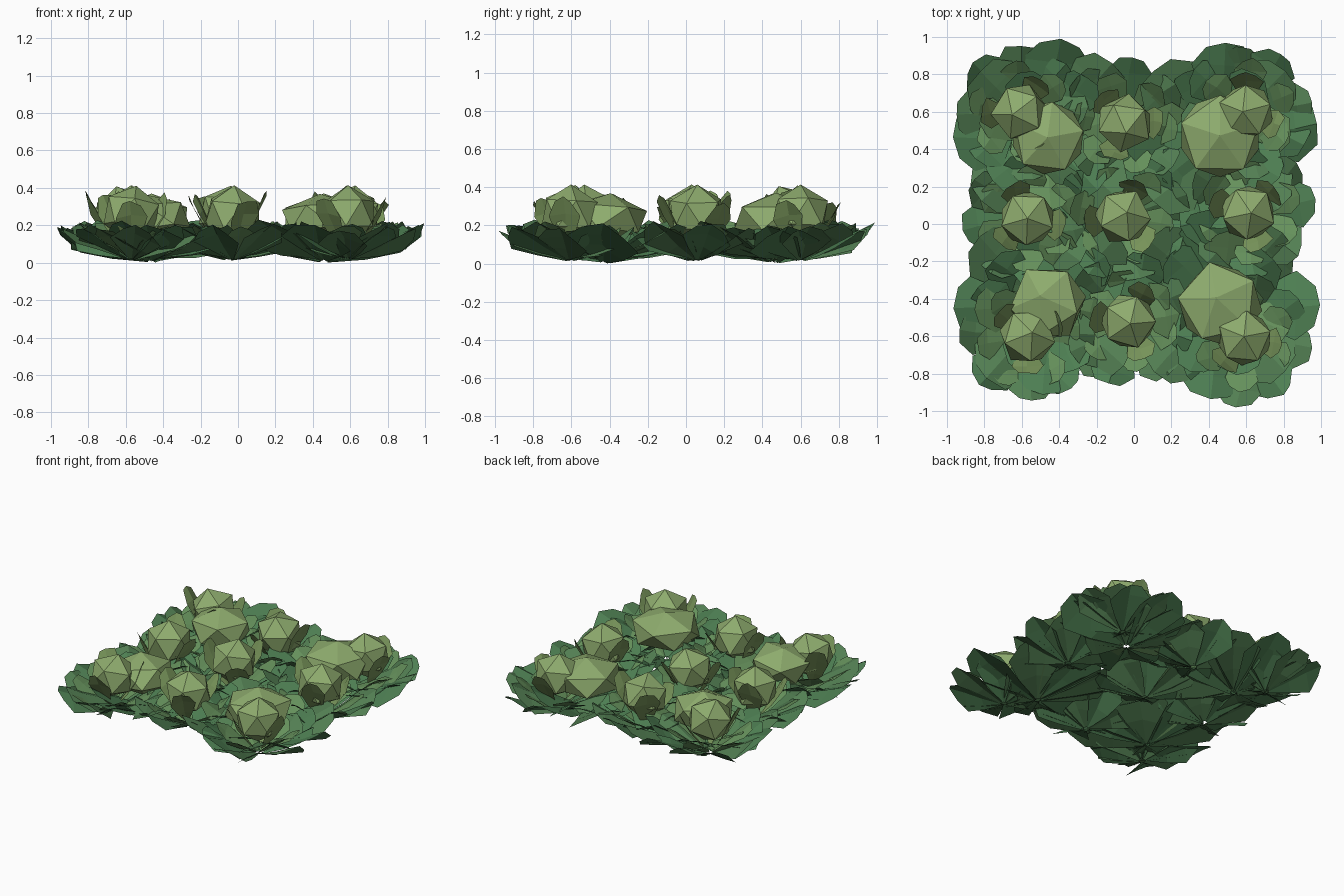
import bpy, bmesh, math, random
from mathutils import Vector, Matrix

if "Cube" in bpy.data.objects:
    bpy.data.objects.remove(bpy.data.objects["Cube"])

random.seed(7)


def mat(name, c):
    m = bpy.data.materials.new(name)
    m.diffuse_color = (*c, 1)
    m.use_nodes = True
    m.node_tree.nodes["Principled BSDF"].inputs["Base Color"].default_value = m.diffuse_color
    return m


OUTER = [mat("outer_green_a", (0.075, 0.21, 0.085)), mat("outer_green_b", (0.085, 0.21, 0.085))]
MID = mat("middle_green", (0.13, 0.28, 0.105))
INNER = mat("inner_green", (0.2, 0.32, 0.11))
HEAD = mat("head_green", (0.27, 0.41, 0.155))


def finish(bm, name, mats):
    me = bpy.data.meshes.new(name)
    bm.to_mesh(me)
    bm.free()
    for m in mats:
        me.materials.append(m)
    ob = bpy.data.objects.new(name, me)
    bpy.context.collection.objects.link(ob)


# One leaf: narrow stalk, broad blade ridged along the middle, rounded tip
def leaf(bm, cx, cy, ang, r0, r1, width, z0, z1, power, fold, index, roll):
    rows = [(0, 0.1), (0.4, 0.6), (0.75, 1.0), (0.96, 0.55)]
    rot = Matrix.Rotation(ang, 3, 'Z')
    grid = []
    for t, w in rows:
        line = []
        for s in (-1, 0, 1):
            tt = t + (0.04 if s == 0 and t > 0.9 else 0)
            p = Vector((r0 + (r1 - r0) * tt, s * w * width / 2,
                        z0 + (z1 - z0) * tt ** power + fold * abs(s) * w + roll * s * w * width / 2))
            p += Vector([random.uniform(-0.01, 0.01) * t for _ in range(3)])
            q = rot @ p + Vector((cx, cy, 0))
            q.z = max(q.z, random.uniform(0, 0.03))
            line.append(bm.verts.new(q))
        grid.append(line)
    for a, b in zip(grid, grid[1:]):
        for i in range(2):
            f = bm.faces.new((a[i], b[i], b[i + 1], a[i + 1]))
            f.material_index = index


# Ring of leaves spaced evenly with some jitter
def ring(bm, x, y, n, start, r0, r1, width, z0, z1, power, fold, roll, pick):
    for i in range(n):
        a = start + 2 * math.pi * i / n + random.uniform(-0.12, 0.12)
        k = random.uniform(0.93, 1.0)
        leaf(bm, x, y, a, r0, r1 * k, width, z0, z1 * random.uniform(0.88, 1.1),
             power, fold, pick(i), random.uniform(-roll, roll))


# Faceted cabbage heart
def head(x, y, z, r, rz, name):
    bm = bmesh.new()
    m = (Matrix.Translation((x, y, z)) @ Matrix.Diagonal((r, r, rz, 1))
         @ Matrix.Rotation(random.uniform(0, 6), 4, 'Z')
         @ Matrix.Rotation(random.uniform(-0.4, 0.4), 4, 'X'))
    bmesh.ops.create_icosphere(bm, subdivisions=1, radius=1.08, matrix=m)
    bm.normal_update()
    finish(bm, name, [HEAD])


# Nine upright cabbages
small = [(-0.61, 0.60), (-0.05, 0.54), (0.60, 0.60), (-0.57, 0.03), (-0.06, 0.04),
         (0.61, 0.06), (-0.57, -0.60), (-0.03, -0.52), (0.59, -0.61)]
for k, (x, y) in enumerate(small):
    head(x, y, 0.26, 0.148, 0.143, f"cabbage_head_{k}")
    bm = bmesh.new()
    s = math.atan2(y, x) + random.uniform(-0.2, 0.2)
    ring(bm, x, y, 8, s, 0.02, 0.37, 0.26, 0.02, 0.2, 1.05, -0.04, 0.3, lambda i: i % 2)
    ring(bm, x, y, 6, s + 0.4, 0.02, 0.29, 0.18, 0.03, 0.2, 1.0, -0.01, 0.3, lambda i: 2)
    ring(bm, x, y, 3, s + 0.7, 0.03, 0.215, 0.17, 0.06, 0.35, 1.2, -0.01, 0.3, lambda i: 3)
    finish(bm, f"cabbage_leaves_{k}", OUTER + [MID, INNER])

# Four broad, flatter cabbages
big = [(-0.46, 0.46), (0.46, 0.47), (-0.46, -0.42), (0.46, -0.43)]
for k, (x, y) in enumerate(big):
    r = 0.225 if x > 0 else 0.2
    head(x, y, 0.235, r, 0.125, f"broad_head_{k}")
    bm = bmesh.new()
    s = math.pi / 2 if y > 0 else -math.pi / 2
    ring(bm, x, y, 8, s, 0.02, 0.53, 0.37, 0.01, 0.21, 1.1, -0.05, 0.3, lambda i: i % 2)
    ring(bm, x, y, 7, s + 0.4, 0.02, 0.40, 0.26, 0.02, 0.2, 1.1, -0.02, 0.3, lambda i: 2 if i % 2 else 0)
    finish(bm, f"broad_leaves_{k}", OUTER + [MID, INNER])
